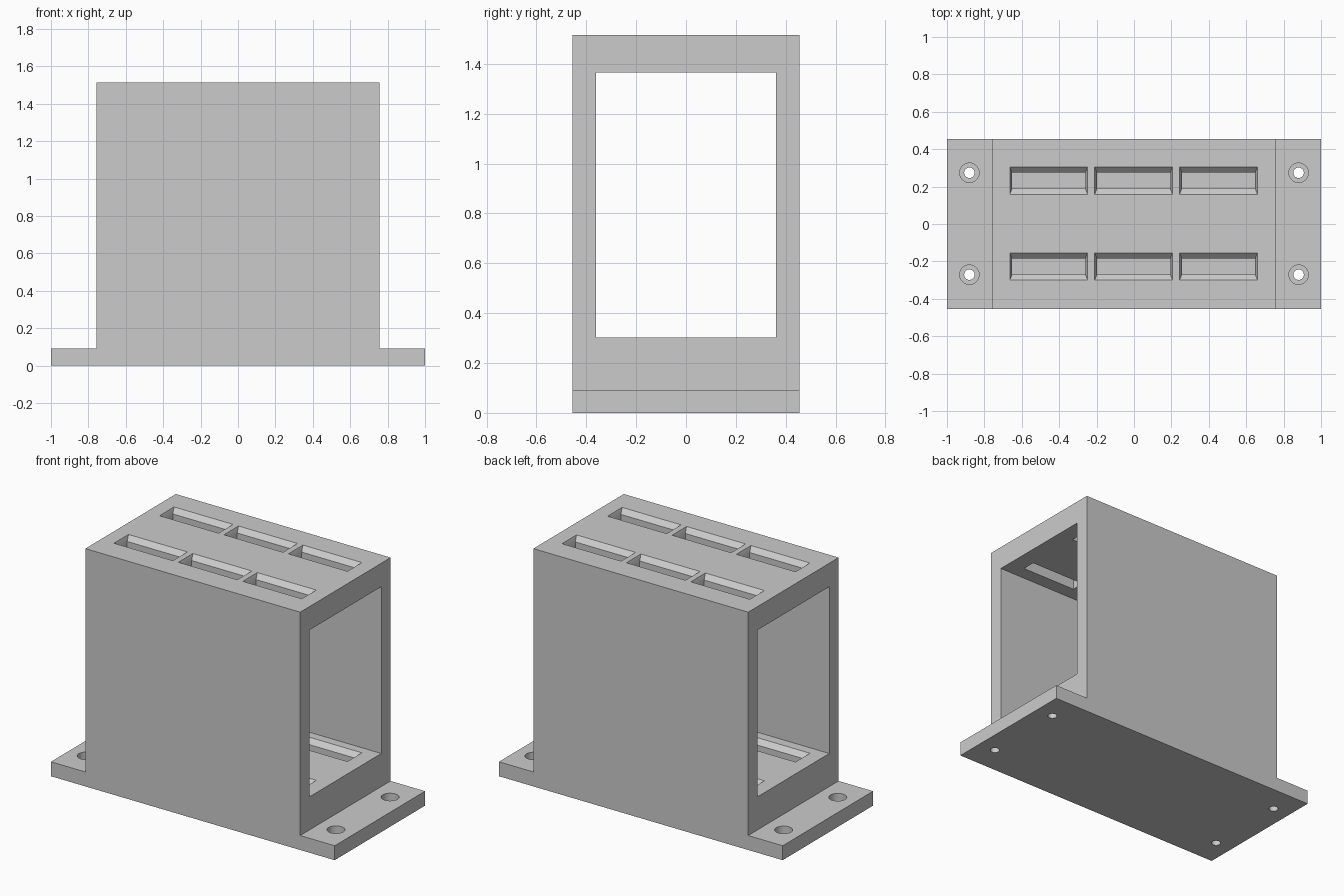
import bpy, bmesh
from math import cos, sin, tau

cube = bpy.data.objects.get("Cube")
if cube:
    bpy.data.objects.remove(cube, do_unlink=True)

HALF_DEPTH, HEIGHT, PLATE = 0.455, 1.515, 0.092
FLOOR, CEILING = 0.303, 1.365

gray = bpy.data.materials.new("plain gray")
gray.use_nodes = True
color = (0.6, 0.6, 0.6, 1)
gray.diffuse_color = color
gray.node_tree.nodes["Principled BSDF"].inputs["Base Color"].default_value = color


def loft(bm, rings):
    """Closed solid through a stack of equal-length point rings."""
    loops = [[bm.verts.new(p) for p in ring] for ring in rings]
    n = len(loops[0])
    for a, b in zip(loops, loops[1:]):
        for i in range(n):
            j = (i + 1) % n
            bm.faces.new((a[i], a[j], b[j], b[i]))
    bm.faces.new(loops[0][::-1])
    bm.faces.new(loops[-1])


def rect(x, y, hx, hy, z):
    return [(x - hx, y - hy, z), (x + hx, y - hy, z),
            (x + hx, y + hy, z), (x - hx, y + hy, z)]


def circle(x, y, r, z, n=32):
    return [(x + r * cos(tau * i / n), y + r * sin(tau * i / n), z) for i in range(n)]


def make(name, solids):
    bm = bmesh.new()
    for rings in solids:
        loft(bm, rings)
    bmesh.ops.recalc_face_normals(bm, faces=bm.faces)
    mesh = bpy.data.meshes.new(name)
    bm.to_mesh(mesh)
    bm.free()
    mesh.materials.append(gray)
    obj = bpy.data.objects.new(name, mesh)
    bpy.context.collection.objects.link(obj)
    return obj


def slot(x, y, z, bottom):
    """Slot with a bevelled mouth, flared slightly past the surface at z."""
    return [rect(x, y, 0.196, 0.043, bottom), rect(x, y, 0.196, 0.043, z - 0.03),
            rect(x, y, 0.212, 0.083, z + 0.01)]


def bolt_hole(x, y):
    """Through hole with a flat counterbore."""
    return [circle(x, y, 0.028, -0.05), circle(x, y, 0.028, 0.035),
            circle(x, y, 0.052, 0.035), circle(x, y, 0.052, PLATE + 0.05)]


# Housing and mounting flanges as one extruded profile
half = [(1, 0), (1, PLATE), (0.757, PLATE), (0.757, HEIGHT)]
profile = half + [(-x, z) for x, z in reversed(half)]
housing = make("housing", [[[(x, y, z) for x, z in profile]
                            for y in (-HALF_DEPTH, HALF_DEPTH)]])

# Cutters: tunnel, two layers of slots, bolt holes
spots = [(x, y) for x in (-0.456, -0.002, 0.452) for y in (-0.227, 0.232)]
cutters = [
    make("tunnel_cutter", [[rect(0, 0, 1.2, 0.361, FLOOR), rect(0, 0, 1.2, 0.361, CEILING)]]),
    make("top_slot_cutter", [slot(x, y, HEIGHT, CEILING - 0.1) for x, y in spots]),
    make("floor_slot_cutter", [slot(x, y, FLOOR, FLOOR - 0.15) for x, y in spots]),
    make("bolt_hole_cutter", [bolt_hole(x, y) for x in (-0.88, 0.88) for y in (-0.271, 0.274)]),
]
for cutter in cutters:
    cutter.hide_render = True
    mod = housing.modifiers.new(cutter.name, 'BOOLEAN')
    mod.operation, mod.solver, mod.object = 'DIFFERENCE', 'EXACT', cutter

# Bake the cuts and drop the cutters
bpy.context.view_layer.update()
graph = bpy.context.evaluated_depsgraph_get()
result = bpy.data.meshes.new_from_object(housing.evaluated_get(graph))
housing.modifiers.clear()
housing.data = result
for cutter in cutters:
    bpy.data.objects.remove(cutter, do_unlink=True)

# Smooth the bores, keep every corner sharp
bpy.ops.object.select_all(action='DESELECT')
housing.select_set(True)
bpy.context.view_layer.objects.active = housing
bpy.ops.object.shade_smooth_by_angle(angle=0.5)
